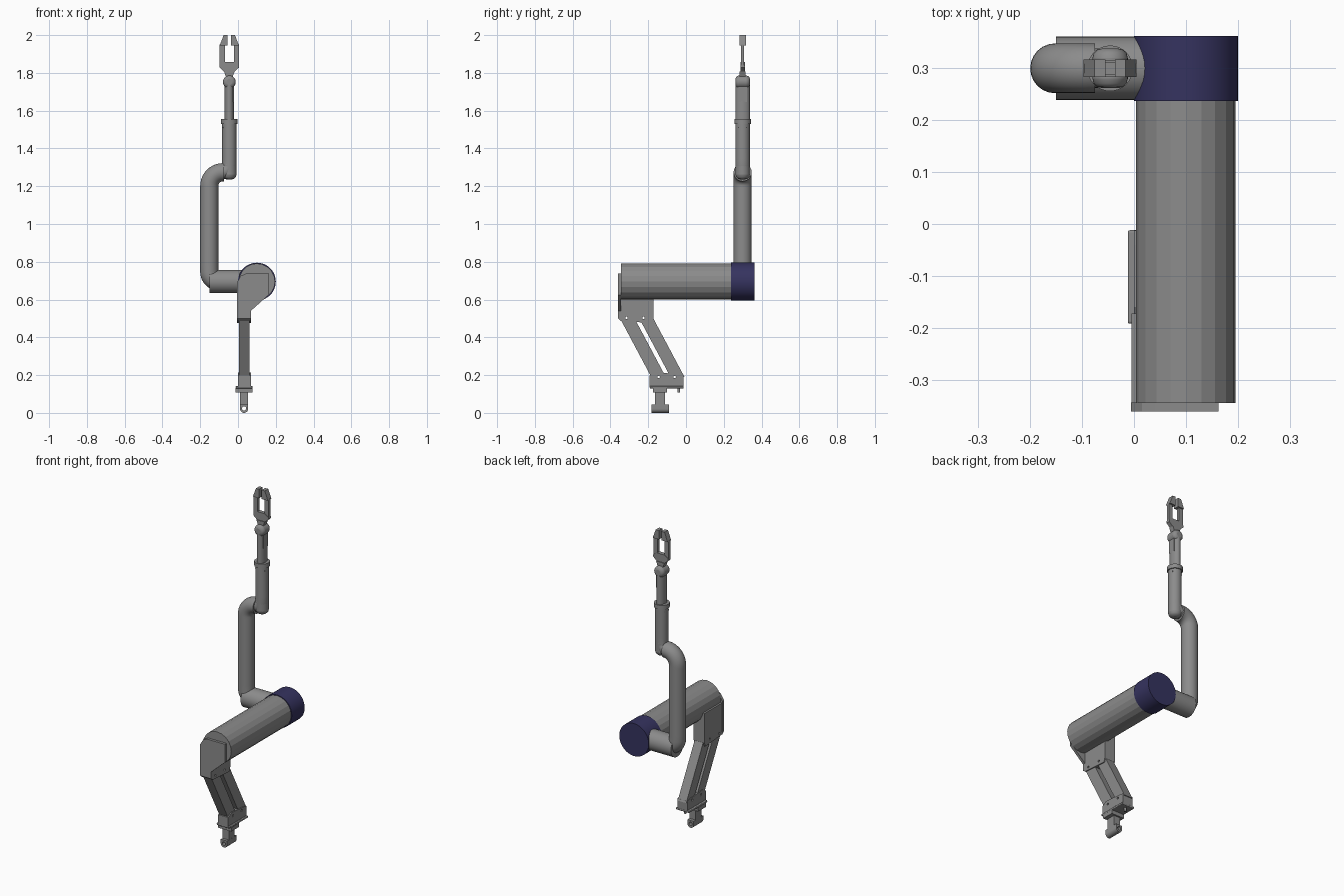
import bpy, bmesh, math
from mathutils import Vector

if "Cube" in bpy.data.objects:
    bpy.data.objects.remove(bpy.data.objects["Cube"])

AXES = {'x': lambda p, t: (t, p[0], p[1]),
        'y': lambda p, t: (p[0], t, p[1]),
        'z': lambda p, t: (p[0], p[1], t)}


def material(name, rgb):
    m = bpy.data.materials.new(name)
    m.diffuse_color = (*rgb, 1)
    m.use_nodes = True
    m.node_tree.nodes["Principled BSDF"].inputs["Base Color"].default_value = m.diffuse_color
    return m


GREY = material("mid_grey", (0.26, 0.26, 0.26))
BLUE = material("dark_blue", (0.036, 0.033, 0.115))


def finish(name, bm, smooth=None, bevel=0, mat=GREY):
    bmesh.ops.recalc_face_normals(bm, faces=bm.faces)
    me = bpy.data.meshes.new(name)
    bm.to_mesh(me)
    bm.free()
    me.materials.append(mat)
    ob = bpy.data.objects.new(name, me)
    bpy.context.collection.objects.link(ob)
    if smooth:
        bpy.ops.object.select_all(action='DESELECT')
        ob.select_set(True)
        bpy.context.view_layer.objects.active = ob
        bpy.ops.object.shade_smooth_by_angle(angle=math.radians(smooth))
    if bevel:
        m = ob.modifiers.new("bevel", 'BEVEL')
        m.width, m.segments = bevel, 3
        m.angle_limit = math.radians(40)
    return ob


def prism(name, pts, axis, a, b, smooth=None, bevel=0, mat=GREY):
    """Extrude a 2D outline along an axis from a to b."""
    bm = bmesh.new()
    lo = [bm.verts.new(AXES[axis](p, a)) for p in pts]
    hi = [bm.verts.new(AXES[axis](p, b)) for p in pts]
    bm.faces.new(lo)
    bm.faces.new(hi)
    n = len(pts)
    for i in range(n):
        j = (i + 1) % n
        bm.faces.new((lo[i], lo[j], hi[j], hi[i]))
    return finish(name, bm, smooth, bevel, mat)


def circle(cx, cy, r, n=32, ry=None):
    ry = ry or r
    return [(cx + r * math.cos(2 * math.pi * i / n), cy + ry * math.sin(2 * math.pi * i / n))
            for i in range(n)]


def box(name, x0, x1, y0, y1, z0, z1, bevel=0):
    return prism(name, [(x0, y0), (x1, y0), (x1, y1), (x0, y1)], 'z', z0, z1, bevel=bevel)


def pipe(name, path, r, y, n=24):
    """Sweep a circle along a path lying in the xz plane."""
    bm = bmesh.new()
    pts = [Vector(p) for p in path]
    rings = []
    for i, p in enumerate(pts):
        t = (pts[min(i + 1, len(pts) - 1)] - pts[max(i - 1, 0)]).normalized()
        side = Vector((-t.y, t.x))
        ring = []
        for k in range(n):
            a = 2 * math.pi * k / n
            q = p + side * (r * math.cos(a))
            ring.append(bm.verts.new((q.x, y + r * math.sin(a), q.y)))
        rings.append(ring)
    for A, B in zip(rings, rings[1:]):
        for k in range(n):
            bm.faces.new((A[k], A[(k + 1) % n], B[(k + 1) % n], B[k]))
    bm.faces.new(rings[0])
    bm.faces.new(rings[-1])
    return finish(name, bm, 35)


def cut(ob, cutter):
    m = ob.modifiers.new("cut", 'BOOLEAN')
    m.object, m.operation, m.solver = cutter, 'DIFFERENCE', 'EXACT'
    cutter.hide_render = True
    cutter.hide_set(True)


def arc(cx, cz, r, a0, a1, n=8):
    return [(cx + r * math.cos(math.radians(a0 + (a1 - a0) * i / n)),
             cz + r * math.sin(math.radians(a0 + (a1 - a0) * i / n))) for i in range(n + 1)]


# Main barrel (20 flat sides) and coloured shoulder ring
prism("main_barrel", circle(0.1, 0.695, 0.096, 20), 'y', -0.345, 0.25)
prism("shoulder_ring", circle(0.1, 0.695, 0.1, 48), 'y', 0.237, 0.362, smooth=30, mat=BLUE)

# Upper bracket: end plate and block under the barrel
prism("end_plate", [(-0.006, 0.50), (0.068, 0.50), (0.068, 0.54), (0.163, 0.625), (0.163, 0.737),
                    (0.04, 0.737), (0.015, 0.725), (-0.006, 0.69)], 'y', -0.361, -0.344)
upper = prism("upper_bracket", [(-0.36, 0.50), (-0.345, 0.487), (-0.18, 0.475), (-0.172, 0.50),
                                (-0.172, 0.68), (-0.36, 0.68)], 'x', -0.005, 0.068)

# Parallel link bars
links = [prism(name, [(y0, 0.50), (y0 + w, 0.50), (y0 + w + 0.165, 0.19), (y0 + 0.165, 0.19)],
               'x', 0.004, 0.062)
         for name, y0, w in (("front_link", -0.349, 0.077), ("rear_link", -0.247, 0.074))]

# Lower bracket and base plate
lower = prism("lower_bracket", [(-0.192, 0.14), (-0.013, 0.14), (-0.013, 0.2), (-0.04, 0.205),
                                (-0.16, 0.215), (-0.192, 0.197)], 'x', 0.0, 0.068)
box("base_plate", -0.012, 0.077, -0.192, -0.012, 0.13, 0.143, bevel=0.004)
box("base_block", -0.012, 0.077, -0.175, -0.1, 0.107, 0.131)

# Pivot holes through brackets and links
for i, (y, z) in enumerate([(-0.315, 0.503), (-0.225, 0.503), (-0.145, 0.19), (-0.06, 0.19)]):
    hole = prism(f"pivot_cutter_{i + 1}", circle(y, z, 0.0065, 16), 'x', -0.05, 0.12)
    cut(upper if i < 2 else lower, hole)
    cut(links[i % 2], hole)
prism("stop_pin", circle(0.032, -0.038, 0.007, 16), 'z', 0.108, 0.135, smooth=30)

# Mounting foot with an eye
post = box("foot_post", 0.011, 0.053, -0.165, -0.11, 0.03, 0.11)
foot = prism("foot_eye", arc(0.032, 0.0215, 0.0215, 180, 360, 14) + [(0.0535, 0.045), (0.0105, 0.045)],
             'y', -0.183, -0.09, smooth=30)
eye = prism("eye_cutter", circle(0.032, 0.024, 0.011, 20), 'y', -0.25, 0)
cut(foot, eye)
cut(post, eye)

# Shoulder housing and bent upper arm
prism("shoulder_housing", circle(0.3, 0.695, 0.0612, 32), 'x', -0.15, 0.028, smooth=30)
pipe("upper_arm", [(-0.02, 0.695), (-0.10, 0.695)] + arc(-0.101, 0.746, 0.051, 268, 180)
     + [(-0.152, 0.78), (-0.152, 1.19)] + arc(-0.08, 1.202, 0.072, 180, 92, 10) + [(-0.075, 1.274)],
     0.048, 0.3)

# Forearm tube with a rounded elbow end
pipe("forearm", [(-0.09, 1.275)] + arc(-0.085, 1.315, 0.04, 275, 355) + [(-0.046, 1.35), (-0.046, 1.535)],
     0.038, 0.3)
prism("elbow_cap", circle(-0.046, 0.3, 0.038), 'z', 1.236, 1.34, smooth=30, bevel=0.025)
prism("wrist_collar", circle(-0.046, 0.3, 0.044), 'z', 1.53, 1.556, smooth=30)
for i in range(6):
    a = math.radians(30 + 60 * i)
    cx, cy = -0.046 + 0.0355 * math.cos(a), 0.3 + 0.0355 * math.sin(a)
    box(f"collar_screw_{i + 1}", cx - .003, cx + .003, cy - .003, cy + .003, 1.508, 1.514)

# Wrist: oval body with a recessed window and a rounded knuckle
wrist = prism("wrist_body", circle(-0.046, 0.3, 0.025, 32, ry=0.038), 'z', 1.55, 1.75, smooth=35)
cut(wrist, box("window_cutter", -0.032, 0.02, 0.28, 0.32, 1.65, 1.73))
prism("wrist_knuckle", circle(-0.046, 1.752, 0.034), 'y', 0.262, 0.338, smooth=30, bevel=0.018)
box("wrist_window", -0.034, -0.022, 0.278, 0.322, 1.647, 1.728)

# Gripper palm
C = -0.046
prism("gripper_stem", [(C - .016, 1.775), (C + .016, 1.775), (C + .028, 1.808), (C - .028, 1.808)],
      'y', 0.284, 0.316)
prism("gripper_palm", [(C - .026, 1.805), (C + .026, 1.805), (C + .051, 1.828), (C + .051, 1.84),
                       (C + .025, 1.857), (C - .025, 1.857), (C - .051, 1.84), (C - .051, 1.828)],
      'y', 0.288, 0.312)

# Mirrored gripper fingers
for side, s in (("left", -1), ("right", 1)):
    prism(side + "_finger", [(C + s * x, z) for x, z in
          [(.051, 1.83), (.051, 1.95), (.024, 1.95), (.024, 1.83)]], 'y', 0.291, 0.308)
    prism(side + "_fingertip", [(C + s * x, z) for x, z in
          [(.051, 1.945), (.030, 2.0), (.009, 2.0), (.009, 1.945)]], 'y', 0.283, 0.317)
